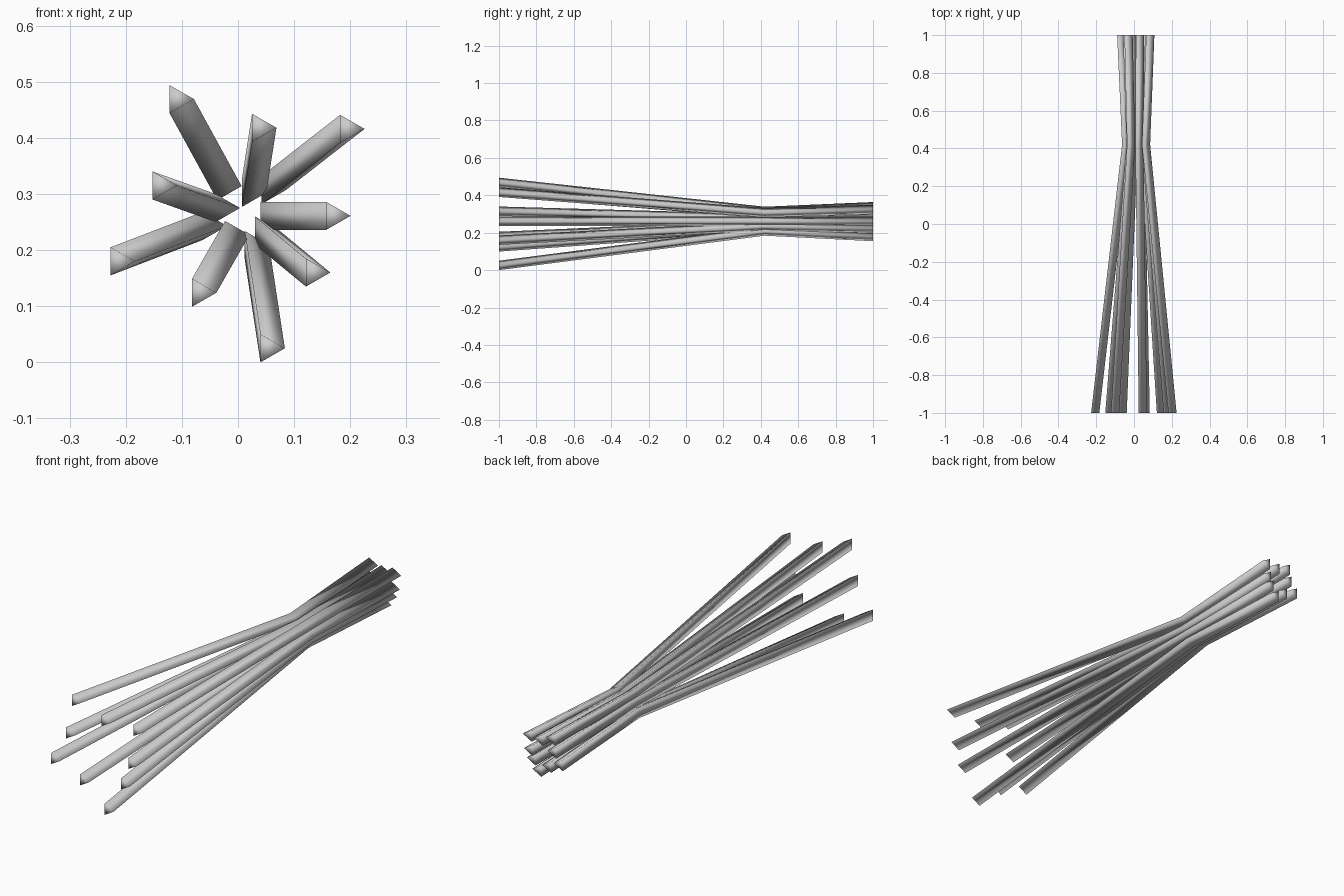
import bpy

if "Cube" in bpy.data.objects:
    bpy.data.objects.remove(bpy.data.objects["Cube"])

# Triangular section: upright edge on the left, point on the right
SECTION = [(0, 0.025), (0, -0.025), (0.0435, 0)]
Y_FRONT, Y_WAIST, Y_BACK = -1.0, 0.42, 1.0
FLARE = 0.16  # how far the back end fans out again

# Per rod: front (x, z), waist (x, z), measured at the middle of the upright edge
RODS = [
    ((-0.122, 0.469), (-0.037, 0.314)),
    ((0.025, 0.418), (0.007, 0.302)),
    ((0.182, 0.416), (0.042, 0.307)),
    ((-0.152, 0.315), (-0.040, 0.275)),
    ((0.157, 0.261), (0.040, 0.261)),
    ((-0.227, 0.180), (-0.063, 0.243)),
    ((-0.082, 0.124), (-0.023, 0.227)),
    ((0.121, 0.160), (0.030, 0.235)),
    ((0.040, 0.025), (0.012, 0.209)),
]


def make_rod(index, front, waist):
    back = tuple(w + (f - w) * FLARE for f, w in zip(front, waist))
    stations = [(Y_FRONT, front), (Y_WAIST, waist), (Y_BACK, back)]
    verts = [(x + dx, y, z + dz) for y, (x, z) in stations for dx, dz in SECTION]
    # front cap, side strips, back cap
    faces = [(0, 1, 2), (8, 7, 6)]
    for s in (0, 3):
        for i in range(3):
            j = (i + 1) % 3
            faces.append((s + j, s + i, s + 3 + i, s + 3 + j))
    mesh = bpy.data.meshes.new(f"rod_{index}")
    mesh.from_pydata(verts, [], faces)
    mesh.polygons.foreach_set("use_smooth", [True] * len(faces))
    mesh.update()
    bpy.context.collection.objects.link(bpy.data.objects.new(f"rod_{index}", mesh))


# Bundle of bent rods
for n, (front, waist) in enumerate(RODS, 1):
    make_rod(n, front, waist)
